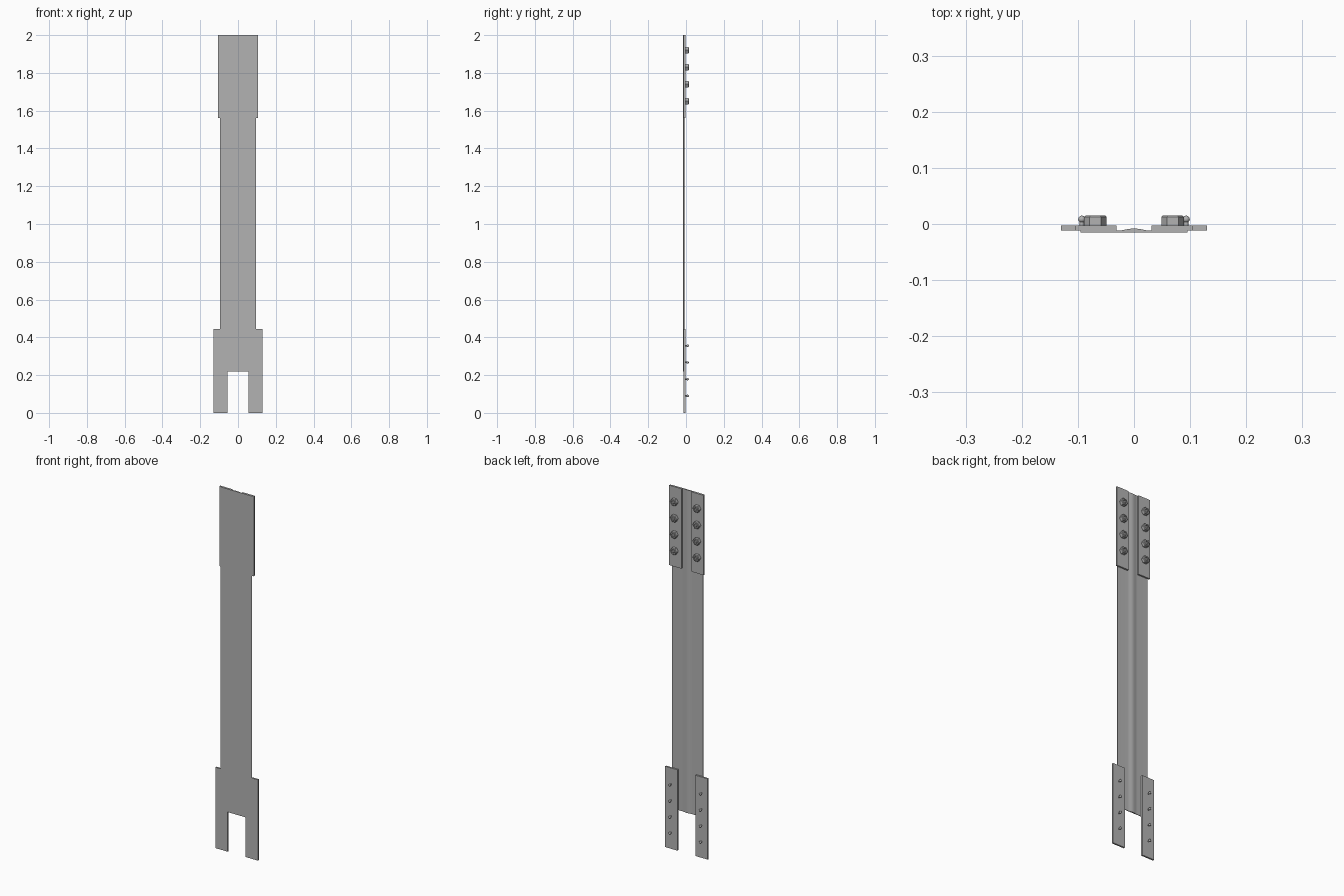
import bpy, bmesh, math
from mathutils import Matrix, Vector

cube = bpy.data.objects.get("Cube")
if cube:
    bpy.data.objects.remove(cube, do_unlink=True)

grey = bpy.data.materials.new("plain grey")
grey.use_nodes = True
colour = (0.45, 0.45, 0.45, 1)
grey.diffuse_color = colour
grey.node_tree.nodes["Principled BSDF"].inputs["Base Color"].default_value = colour


def finish(name, bm, smooth=None):
    bmesh.ops.recalc_face_normals(bm, faces=bm.faces)
    mesh = bpy.data.meshes.new(name)
    bm.to_mesh(mesh)
    bm.free()
    mesh.materials.append(grey)
    obj = bpy.data.objects.new(name, mesh)
    bpy.context.collection.objects.link(obj)
    if smooth:
        bpy.ops.object.select_all(action='DESELECT')
        obj.select_set(True)
        bpy.context.view_layer.objects.active = obj
        bpy.ops.object.shade_smooth_by_angle(angle=math.radians(smooth))
    return obj


def extrude(bm, points, direction):
    face = bm.faces.new([bm.verts.new(p) for p in points])
    moved = bmesh.ops.extrude_face_region(bm, geom=[face])
    verts = [v for v in moved["geom"] if isinstance(v, bmesh.types.BMVert)]
    bmesh.ops.translate(bm, verts=verts, vec=direction)


def plate(name, x0, x1, z0, z1, y0, y1):
    bm = bmesh.new()
    corners = [(x0, y0, z0), (x1, y0, z0), (x1, y0, z1), (x0, y0, z1)]
    extrude(bm, corners, Vector((0, y1 - y0, 0)))
    finish(name, bm)


def rings(bm, outline, sides, x, z):
    """Turn (radius, y) pairs into a closed solid around the y axis."""
    loops = []
    for radius, y in outline:
        loops.append([bm.verts.new((x + radius * math.cos(math.tau * i / sides), y,
                                    z + radius * math.sin(math.tau * i / sides)))
                      for i in range(sides)])
    for a, b in zip(loops, loops[1:]):
        for i in range(sides):
            j = (i + 1) % sides
            bm.faces.new((a[i], a[j], b[j], b[i]))
    bm.faces.new(loops[0])
    bm.faces.new(loops[-1])


FRONT, SEAT, BACK = -0.015, -0.012, -0.003

# Long strap with a shallow rounded rib down its back
bm = bmesh.new()
half, rib = 0.095, 0.031
profile = [(-half, FRONT), (half, FRONT), (half, SEAT)]
for i in range(13):
    t = 1 - i / 6
    profile.append((rib * t, SEAT + 0.004 * (0.5 + 0.5 * math.cos(math.pi * t))))
profile.append((-half, SEAT))
extrude(bm, [(x, y, 0.22) for x, y in profile], Vector((0, 0, 1.78)))
finish("strap", bm, 30)

for side, s in (("left", 1), ("right", -1)):
    plate(side + "_upper_plate", s * 0.031, s * 0.105, 1.56, 2, SEAT, BACK)
    plate(side + "_lower_plate", s * 0.055, s * 0.13, 0, 0.445, SEAT, BACK)

    # Hexagonal nuts, recessed around a bolt end
    bm = bmesh.new()
    for i in range(4):
        z = 1.65 + i * 0.09
        rings(bm, [(0.02, BACK), (0.02, 0.0125), (0.0175, 0.015),
                   (0.011, 0.015), (0.011, 0.006)], 6, s * 0.069, z)
        rings(bm, [(0.008, BACK), (0.008, 0.012), (0.006, 0.014)], 12, s * 0.069, z)
    finish(side + "_upper_nuts", bm)

    # Small pins with ball heads
    bm = bmesh.new()
    for i in range(4):
        z = 0.09 + i * 0.0885
        rings(bm, [(0.004, BACK), (0.004, 0.008)], 10, s * 0.093, z)
        bmesh.ops.create_uvsphere(bm, u_segments=12, v_segments=8, radius=0.0065,
                                  matrix=Matrix.Translation((s * 0.093, 0.0085, z)))
    finish(side + "_lower_pins", bm, 40)
